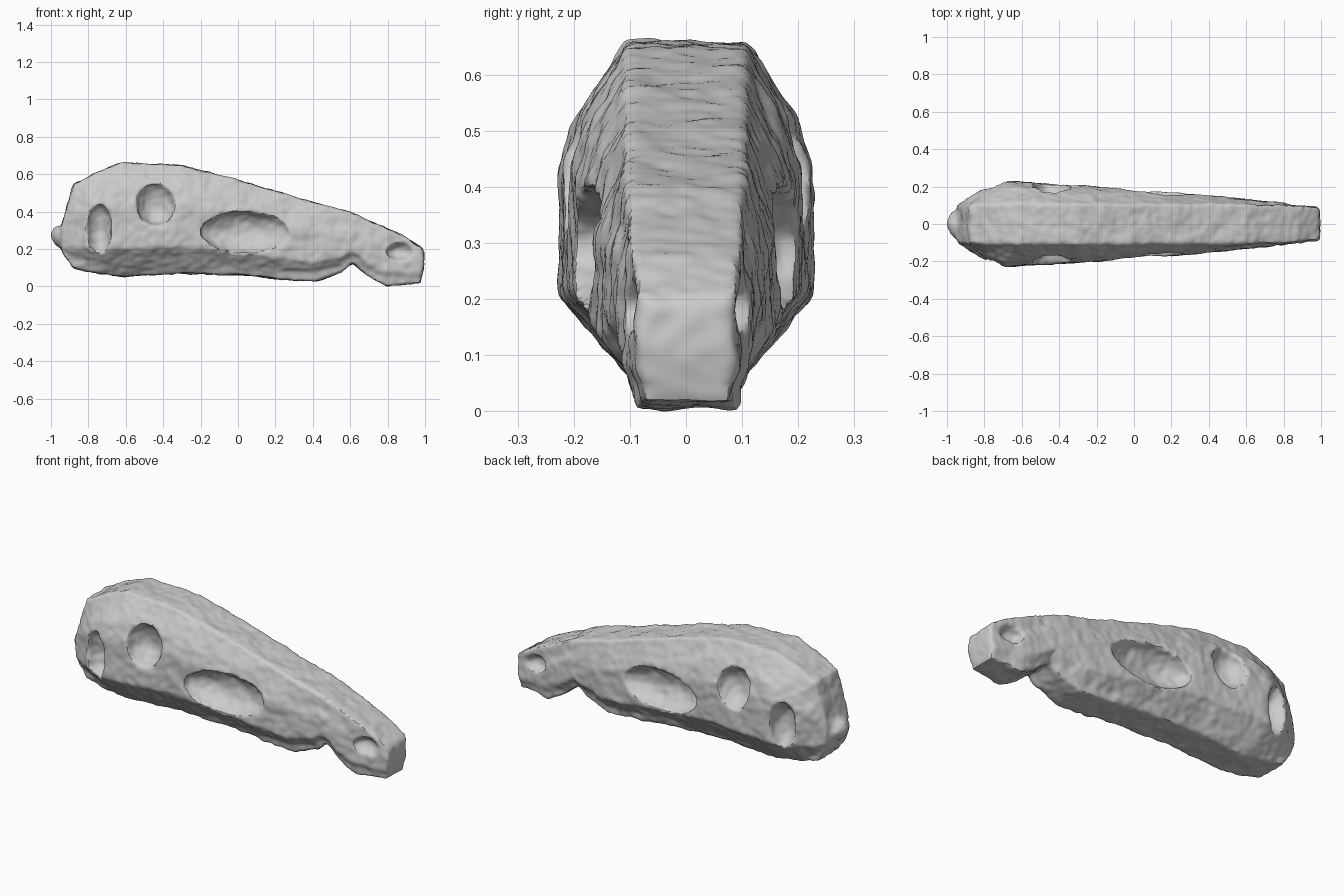
import bpy, bmesh
from mathutils import Vector, noise

cube = bpy.data.objects.get("Cube")
if cube:
    bpy.data.objects.remove(cube)

bone = bpy.data.materials.new("grey bone")
bone.use_nodes = True
bone.diffuse_color = (0.6, 0.6, 0.6, 1)
bone.node_tree.nodes["Principled BSDF"].inputs["Base Color"].default_value = (0.6, 0.6, 0.6, 1)


def add_object(name, bm):
    mesh = bpy.data.meshes.new(name)
    bm.to_mesh(mesh)
    bm.free()
    obj = bpy.data.objects.new(name, mesh)
    bpy.context.collection.objects.link(obj)
    return obj


def ellipsoid(name, center, radii):
    bm = bmesh.new()
    bmesh.ops.create_uvsphere(bm, u_segments=32, v_segments=20, radius=1)
    bmesh.ops.scale(bm, vec=radii, verts=bm.verts)
    bmesh.ops.translate(bm, vec=center, verts=bm.verts)
    obj = add_object(name, bm)
    obj.hide_render = True
    obj.hide_viewport = True
    return obj


def section(x, top, bottom, width):
    """Eight-sided slab section with a flat crown and a narrow jaw line."""
    crown = min(0.105, width * 0.95)
    jaw = min(0.095, width * 0.85)
    half = [(crown, 1), (max(crown, width * 0.87), 0.78), (width, 0.64),
            (width, 0.25), (max(jaw, width * 0.66), 0.1), (jaw, 0)]
    ring = half + [(-y, f) for y, f in reversed(half)]
    # the back of the head and the snout tip lean a little
    return [Vector((x, y, bottom + f * (top - bottom))) for y, f in ring]


# Skull body: x, top, bottom, half width
stations = [(-0.945, 0.32, 0.19, 0.10), (-0.88, 0.55, 0.10, 0.14),
            (-0.80, 0.59, 0.085, 0.19), (-0.69, 0.64, 0.065, 0.228),
            (-0.62, 0.665, 0.055, 0.224), (-0.30, 0.65, 0.075, 0.205),
            (0.0, 0.572, 0.065, 0.185), (0.30, 0.482, 0.035, 0.16),
            (0.42, 0.447, 0.03, 0.15), (0.55, 0.413, 0.08, 0.138),
            (0.61, 0.395, 0.13, 0.13), (0.69, 0.36, 0.06, 0.122),
            (0.79, 0.317, 0.008, 0.112), (0.88, 0.278, 0.015, 0.10),
            (0.975, 0.215, 0.022, 0.09), (0.995, 0.195, 0.09, 0.085)]
bm = bmesh.new()
rings = [[bm.verts.new(p) for p in section(*s)] for s in stations]
for a, b in zip(rings, rings[1:]):
    for i in range(len(a)):
        j = (i + 1) % len(a)
        bm.faces.new((a[i], a[j], b[j], b[i]))
bm.faces.new(rings[0])
bm.faces.new(rings[-1])
bmesh.ops.recalc_face_normals(bm, faces=bm.faces)
skull = add_object("skull", bm)


def combine(tool, operation):
    mod = skull.modifiers.new(tool.name, 'BOOLEAN')
    mod.object = tool
    mod.operation = operation
    mod.solver = 'EXACT'


# Neck joint knob
helpers = [ellipsoid("neck_knob", (-0.945, 0, 0.27), (0.055, 0.075, 0.06))]
combine(helpers[0], 'UNION')

# Openings on both sides: x, z, x radius, z radius, surface y, depth
openings = {"rear_opening": (-0.745, 0.31, 0.068, 0.135, 0.215, 0.085),
            "eye_socket": (-0.44, 0.445, 0.10, 0.115, 0.205, 0.09),
            "cheek_opening": (0.04, 0.295, 0.24, 0.11, 0.18, 0.095),
            "nostril": (0.865, 0.19, 0.068, 0.046, 0.10, 0.05)}
for name, (x, z, rx, rz, y, depth) in openings.items():
    for side, sign in (("left", 1), ("right", -1)):
        tool = ellipsoid(f"{side}_{name}", (x, sign * y, z), (rx, depth, rz))
        helpers.append(tool)
        combine(tool, 'DIFFERENCE')

# Fuse into one even surface
fuse = skull.modifiers.new("fuse", 'REMESH')
fuse.mode = 'VOXEL'
fuse.voxel_size = 0.012
soften = skull.modifiers.new("soften", 'SMOOTH')
soften.iterations = 2
bpy.context.view_layer.update()
graph = bpy.context.evaluated_depsgraph_get()
fused = bpy.data.meshes.new_from_object(skull.evaluated_get(graph))
skull.modifiers.clear()
skull.data = fused
for tool in helpers:
    bpy.data.objects.remove(tool)

# Weathered bone texture, rougher along the crown and jaw edges
bm = bmesh.new()
bm.from_mesh(fused)
bm.normal_update()
moves = []
for v in bm.verts:
    lumps = noise.noise(v.co * 11) * 0.007
    pits = noise.noise(v.co * 28) * 0.005
    moves.append(v.normal * (lumps + pits))
for v, move in zip(bm.verts, moves):
    v.co += move
low = min(v.co.z for v in bm.verts)
for v in bm.verts:
    v.co.z -= low
bm.to_mesh(fused)
bm.free()

fused.materials.clear()
fused.materials.append(bone)
bpy.context.view_layer.objects.active = skull
skull.select_set(True)
bpy.ops.object.shade_smooth_by_angle(angle=0.7)
